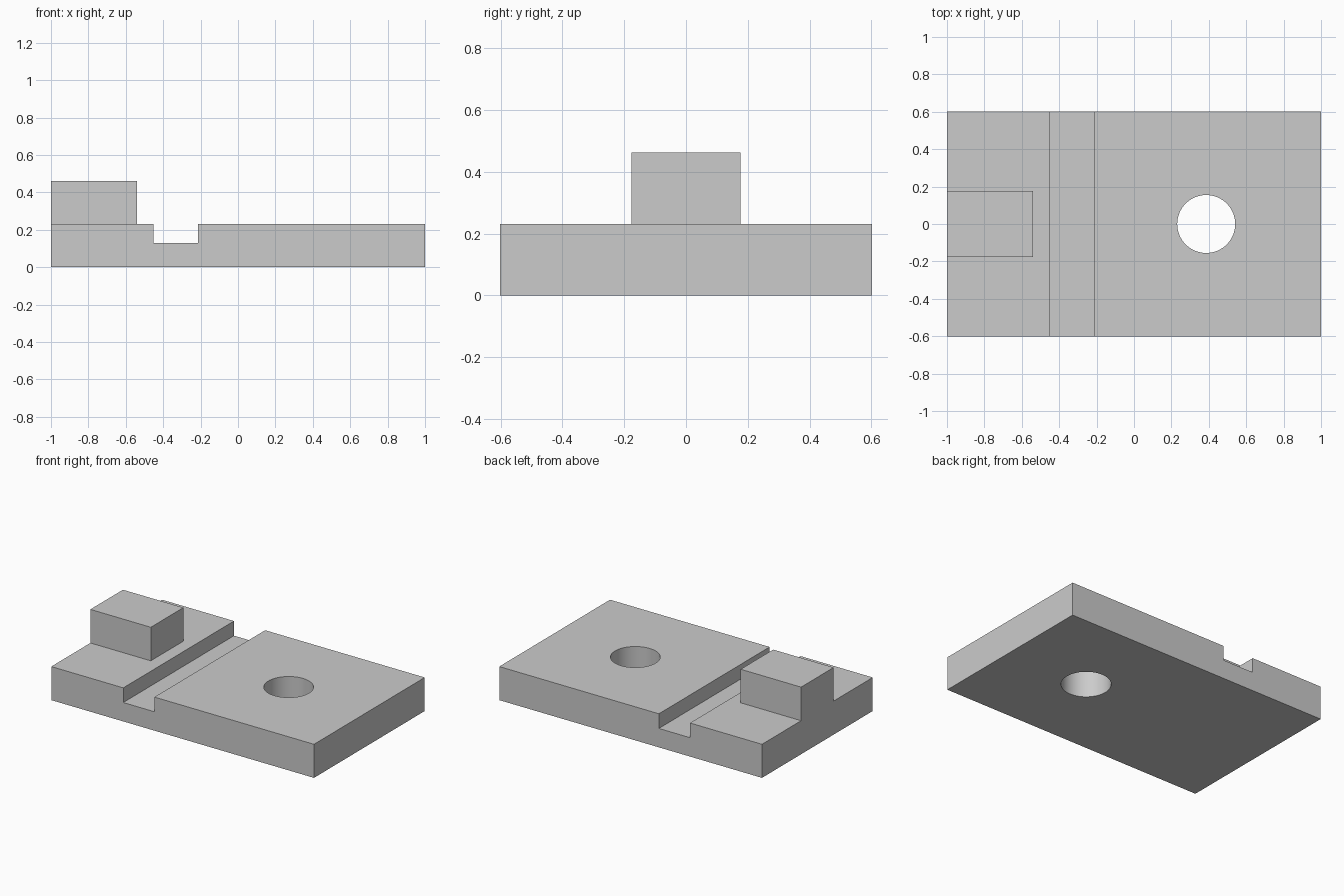
import bpy
import bmesh
import math

cube = bpy.data.objects.get("Cube")
if cube:
    bpy.data.objects.remove(cube, do_unlink=True)

DEPTH = 0.602
TOP = 0.231
GROOVE = 0.13

grey = bpy.data.materials.new("plain grey")
grey.use_nodes = True
colour = (0.6, 0.6, 0.6, 1)
grey.diffuse_color = colour
grey.node_tree.nodes["Principled BSDF"].inputs["Base Color"].default_value = colour


def extrude_profile(name, points, half_depth):
    """Extrude an x-z outline symmetrically along y."""
    bm = bmesh.new()
    face = bm.faces.new([bm.verts.new((x, -half_depth, z)) for x, z in points])
    grown = bmesh.ops.extrude_face_region(bm, geom=[face])["geom"]
    verts = [g for g in grown if isinstance(g, bmesh.types.BMVert)]
    bmesh.ops.translate(bm, verts=verts, vec=(0, 2 * half_depth, 0))
    bmesh.ops.recalc_face_normals(bm, faces=bm.faces)
    mesh = bpy.data.meshes.new(name)
    bm.to_mesh(mesh)
    bm.free()
    obj = bpy.data.objects.new(name, mesh)
    bpy.context.collection.objects.link(obj)
    mesh.materials.append(grey)
    return obj


def combine(target, tool, operation):
    """Apply an exact boolean, then discard the tool."""
    mod = target.modifiers.new(operation.lower(), "BOOLEAN")
    mod.operation = operation
    mod.solver = "EXACT"
    mod.object = tool
    bpy.ops.object.select_all(action="DESELECT")
    bpy.context.view_layer.objects.active = target
    target.select_set(True)
    bpy.ops.object.modifier_apply(modifier=mod.name)
    bpy.data.objects.remove(tool, do_unlink=True)


# Plate with a groove across its full depth
plate = extrude_profile("grooved_plate", [
    (-1, 0), (1, 0), (1, TOP), (-0.215, TOP), (-0.215, GROOVE),
    (-0.452, GROOVE), (-0.452, TOP), (-1, TOP)], DEPTH)

# Raised block flush with the plate's end
block = extrude_profile("raised_block", [
    (-1, 0.15), (-0.54, 0.15), (-0.54, 0.462), (-1, 0.462)], 0.177)
combine(plate, block, "UNION")

# Round through hole
bpy.ops.mesh.primitive_cylinder_add(vertices=64, radius=0.155, depth=1,
                                    location=(0.386, 0, 0.1))
hole = bpy.context.object
hole.name = "hole_cutter"
hole.hide_render = True
hole.data.materials.append(grey)
combine(plate, hole, "DIFFERENCE")

bpy.ops.object.shade_smooth_by_angle(angle=math.radians(30))
